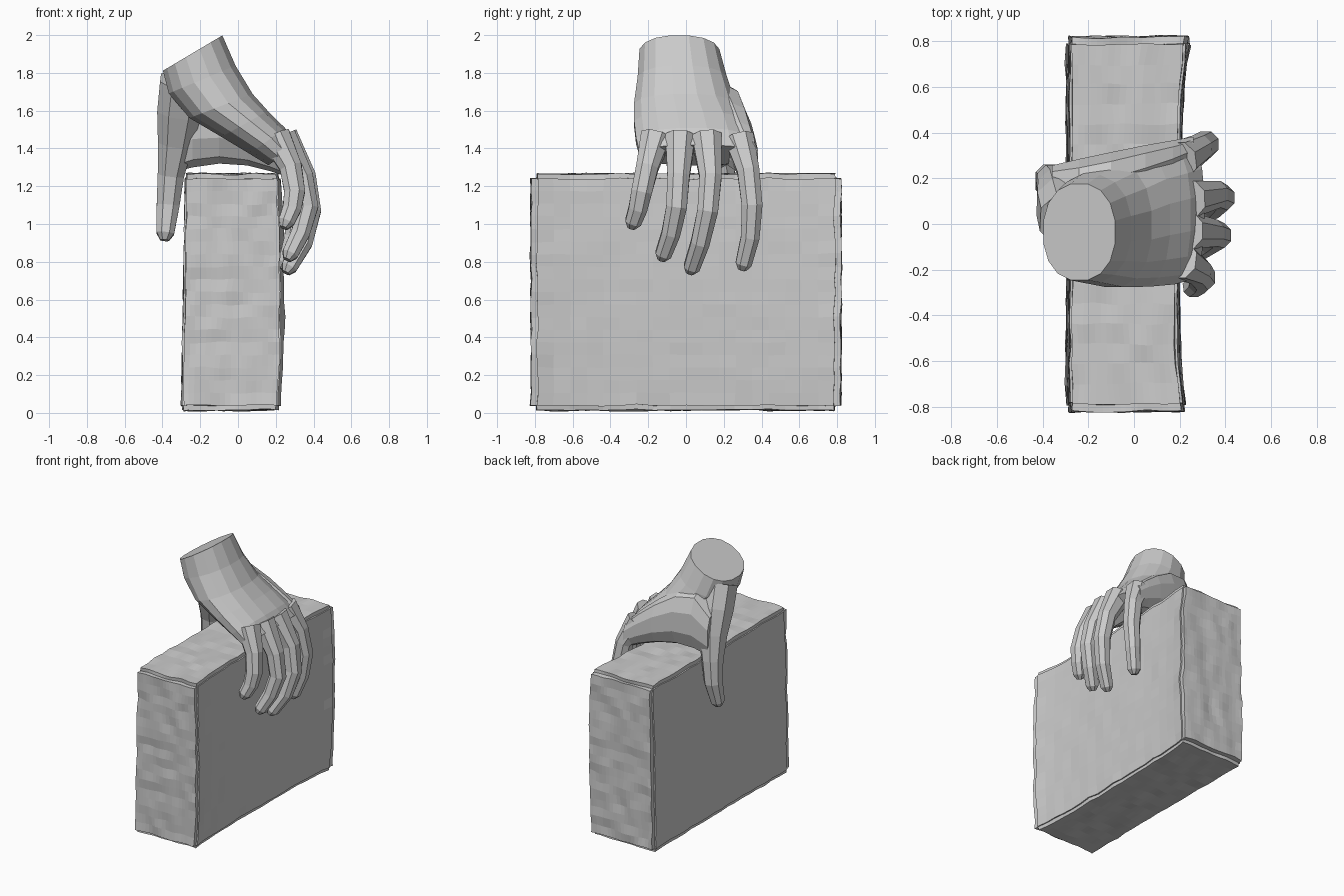
import bpy, bmesh, math
from mathutils import Vector, noise

cube = bpy.data.objects.get("Cube")
if cube:
    bpy.data.objects.remove(cube, do_unlink=True)

grey = bpy.data.materials.new("plain_grey")
grey.use_nodes = True
colour = (0.6, 0.6, 0.6, 1)
grey.diffuse_color = colour
grey.node_tree.nodes["Principled BSDF"].inputs["Base Color"].default_value = colour


def finish(name, bm):
    bmesh.ops.recalc_face_normals(bm, faces=bm.faces)
    mesh = bpy.data.meshes.new(name)
    bm.to_mesh(mesh)
    bm.free()
    mesh.materials.append(grey)
    obj = bpy.data.objects.new(name, mesh)
    bpy.context.collection.objects.link(obj)
    return obj


def ring(centre, a, b, sides, square=1.0):
    """Points round an ellipse with half axes a and b; square < 1 fills the corners."""
    pts = []
    for i in range(sides):
        t = math.tau * (i + 0.5) / sides
        c, s = math.cos(t), math.sin(t)
        c = math.copysign(abs(c) ** square, c)
        s = math.copysign(abs(s) ** square, s)
        pts.append(centre + a * c + b * s)
    return pts


def loft(name, rings):
    bm = bmesh.new()
    loops = [[bm.verts.new(p) for p in r] for r in rings]
    n = len(loops[0])
    for lo, hi in zip(loops, loops[1:]):
        for i in range(n):
            j = (i + 1) % n
            bm.faces.new((lo[i], lo[j], hi[j], hi[i]))
    bm.faces.new(loops[0])
    bm.faces.new(loops[-1])
    return finish(name, bm)


def digit(name, points, radii, flat=1.0):
    """Tapered faceted finger along a path, with a blunt rounded tip."""
    path = [Vector(p) for p in points]
    end = (path[-1] - path[-2]).normalized()
    path.append(path[-1] + end * radii[-1] * 0.75)
    radii = list(radii) + [radii[-1] * 0.5]
    rings = []
    for i, p in enumerate(path):
        along = (path[min(i + 1, len(path) - 1)] - path[max(i - 1, 0)]).normalized()
        out = Vector((0, 1, 0)).cross(along).normalized()
        side = along.cross(out)
        rings.append(ring(p, out * radii[i] * flat, side * radii[i], 8, 0.9))
    return loft(name, rings)


# Worn block with soft edges and a slightly hollow long side
bm = bmesh.new()
bmesh.ops.create_cube(bm, size=2)
bmesh.ops.bevel(bm, geom=bm.edges[:], offset=0.04, segments=2, affect='EDGES')
bmesh.ops.subdivide_edges(bm, edges=[e for e in bm.edges if e.calc_length() > 1],
                          cuts=17, use_grid_fill=True)
for v in bm.verts:
    x, y, z = v.co
    right = 0.19 + 0.035 * abs(y) ** 4 + 0.015 * (1 - z * z) + 0.01 * y
    left = -0.29 + 0.01 * z
    v.co = Vector((left + (right - left) * (x + 1) / 2, y * 0.82, 0.64 + z * 0.625))
    rough = 0.012 if max(abs(y), abs(z)) > 0.95 else 0.005
    v.co += noise.noise_vector(v.co * 9) * rough
block = finish("block", bm)

# Wrist and palm: outer x z, inner x z, low y, high y
sections = [
    (-0.08, 2.00, -0.40, 1.81, -0.25, 0.18),
    (-0.01, 1.84, -0.37, 1.69, -0.26, 0.22),
    (0.08, 1.69, -0.26, 1.56, -0.28, 0.27),
    (0.16, 1.60, -0.09, 1.46, -0.28, 0.32),
    (0.25, 1.51, 0.06, 1.37, -0.27, 0.35),
    (0.31, 1.42, 0.16, 1.31, -0.25, 0.37),
]
rings = []
for ox, oz, ix, iz, y0, y1 in sections:
    outer, inner = Vector((ox, 0, oz)), Vector((ix, 0, iz))
    centre = (outer + inner) / 2 + Vector((0, (y0 + y1) / 2, 0))
    rings.append(ring(centre, (outer - inner) / 2, Vector((0, (y1 - y0) / 2, 0)), 16, 0.9))
loft("palm", rings)

# Web of skin arching between thumb and first finger: x, low z, high z, low y, high y
rings = []
for x, z0, z1, y0, y1 in [
    (-0.36, 1.27, 1.62, 0.10, 0.26),
    (-0.24, 1.30, 1.76, 0.06, 0.29),
    (-0.10, 1.32, 1.74, 0.08, 0.32),
    (0.05, 1.31, 1.64, 0.14, 0.35),
    (0.17, 1.28, 1.54, 0.20, 0.37),
    (0.26, 1.25, 1.45, 0.26, 0.385),
]:
    centre = Vector((x, (y0 + y1) / 2, (z0 + z1) / 2))
    rings.append(ring(centre, Vector((0, (y1 - y0) / 2, 0)),
                      Vector((0, 0, (z1 - z0) / 2)), 10, 0.9))
loft("thumb_web", rings)

# Thumb, running down from the wrist
digit("thumb", [(-0.29, 0.02, 1.76), (-0.31, 0.09, 1.60), (-0.33, 0.15, 1.43),
                (-0.355, 0.19, 1.26), (-0.37, 0.20, 1.10), (-0.385, 0.17, 0.95)],
      [0.13, 0.125, 0.10, 0.075, 0.065, 0.05])

# Four curled fingers
fingers = {
    "index_finger": [(0.20, 0.28, 1.45), (0.285, 0.33, 1.28), (0.315, 0.35, 1.10),
                     (0.295, 0.34, 0.93), (0.255, 0.305, 0.79)],
    "middle_finger": [(0.24, 0.11, 1.46), (0.355, 0.13, 1.25), (0.385, 0.115, 1.07),
                      (0.345, 0.075, 0.90), (0.27, 0.03, 0.77)],
    "ring_finger": [(0.23, -0.03, 1.46), (0.34, -0.04, 1.25), (0.37, -0.05, 1.09),
                    (0.33, -0.08, 0.95), (0.275, -0.12, 0.84)],
    "little_finger": [(0.20, -0.16, 1.46), (0.28, -0.205, 1.30), (0.30, -0.235, 1.17),
                      (0.285, -0.255, 1.08), (0.255, -0.28, 1.01)],
}
for name, points in fingers.items():
    digit(name, points, [0.085, 0.063, 0.059, 0.053, 0.046])
